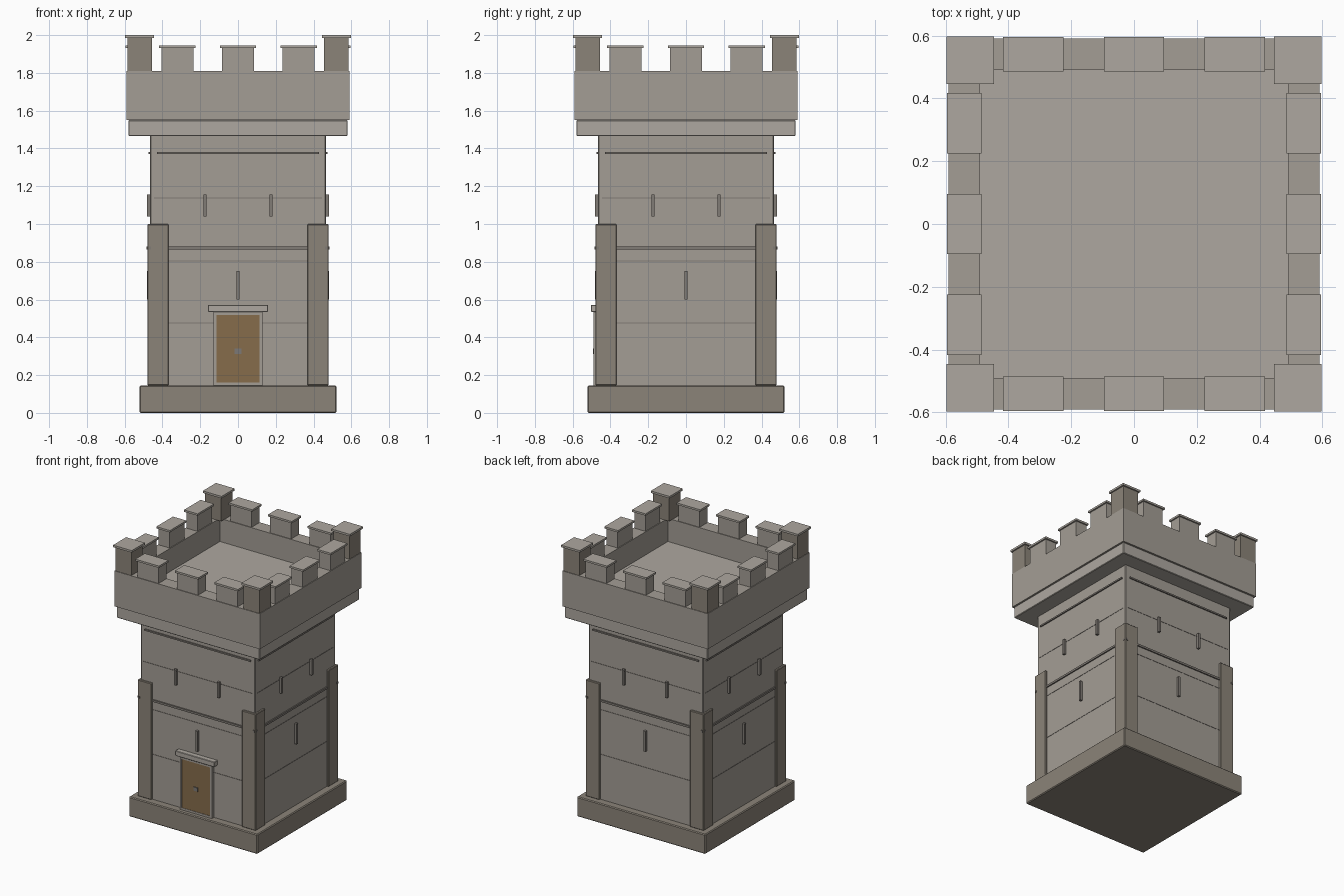
import bpy, bmesh
from math import pi
from mathutils import Matrix

if "Cube" in bpy.data.objects:
    bpy.data.objects.remove(bpy.data.objects["Cube"])


def mat(name, r, g, b):
    m = bpy.data.materials.new(name)
    m.diffuse_color = (r, g, b, 1)
    m.use_nodes = True
    m.node_tree.nodes["Principled BSDF"].inputs["Base Color"].default_value = m.diffuse_color
    return m


STONE = mat("stone", 0.37, 0.34, 0.30)
LIGHT = mat("light_stone", 0.42, 0.39, 0.35)
DARK = mat("dark_stone", 0.26, 0.23, 0.19)
SLIT = mat("slit_stone", 0.22, 0.20, 0.18)
WOOD = mat("wood", 0.24, 0.15, 0.07)
IRON = mat("iron", 0.20, 0.19, 0.18)


def box(name, x, y, z, material, bevel=0, turn=0):
    """Box from (min, max) ranges, turned by quarter turns about the tower axis."""
    bm = bmesh.new()
    bmesh.ops.create_cube(bm, size=1)
    for v in bm.verts:
        for i, (lo, hi) in enumerate((x, y, z)):
            v.co[i] = lo if v.co[i] < 0 else hi
    if bevel:
        bmesh.ops.bevel(bm, geom=bm.edges[:], offset=bevel, segments=1, affect='EDGES')
    bm.transform(Matrix.Rotation(turn * pi / 2, 4, 'Z'))
    me = bpy.data.meshes.new(name)
    bm.to_mesh(me)
    bm.free()
    me.materials.append(material)
    ob = bpy.data.objects.new(name, me)
    bpy.context.collection.objects.link(ob)
    return ob


def sq(h):
    return (-h, h)


def around(c, w):
    return (c - w / 2, c + w / 2)


# Main stacked masses
box("plinth", sq(0.522), sq(0.522), (0, 0.145), DARK, 0.006)
box("tower_body", sq(0.465), sq(0.465), (0.14, 1.47), STONE, 0.005)
box("corbel", sq(0.58), sq(0.58), (1.465, 1.55), LIGHT, 0.004)
box("roof_floor", sq(0.5), sq(0.5), (1.54, 1.64), LIGHT)

# Everything that repeats on each of the four sides
for t in range(4):
    # Corner buttress, parapet wall
    box("buttress", (0.367, 0.48), (-0.48, -0.367), (0.145, 1.0), DARK, 0.004, t)
    box("parapet_wall", (-0.59, 0.49), (-0.59, -0.49), (1.55, 1.81), STONE, 0, t)

    # Corner merlon with cap
    c = 0.521
    box("corner_merlon", around(c, 0.13), around(-c, 0.13), (1.81, 1.986), DARK, 0, t)
    box("corner_cap", around(c, 0.152), around(-c, 0.152), (1.985, 2.0), LIGHT, 0, t)

    # Middle merlons with caps
    for cx in (-0.321, 0, 0.321):
        box("merlon", around(cx, 0.17), around(-0.54, 0.09), (1.81, 1.932), STONE, 0, t)
        box("merlon_cap", around(cx, 0.192), around(-0.541, 0.11), (1.931, 1.945), LIGHT, 0, t)

    # Raised string courses and fine stone joints
    box("lower_string_course", sq(0.484), (-0.474, -0.46), (0.865, 0.88), SLIT, 0, t)
    box("upper_string_course", sq(0.43), (-0.474, -0.46), (1.37, 1.381), SLIT, 0, t)
    for z in (0.475, 0.803, 1.137):
        box("stone_joint", sq(0.445), (-0.467, -0.46), around(z, 0.005), SLIT, 0, t)

    # Arrow slits
    for cx, z in ((-0.175, (1.04, 1.155)), (0.175, (1.04, 1.155)), (0, (0.6, 0.75))):
        box("arrow_slit", around(cx, 0.017), (-0.483, -0.46), z, SLIT, 0, t)

# Doorway on the front
for s in (-1, 1):
    box("door_jamb", sorted((s * 0.115, s * 0.13)), (-0.49, -0.46), (0.145, 0.535), STONE)
box("door_head", sq(0.115), (-0.49, -0.46), (0.517, 0.535), STONE)
box("door_sill", sq(0.115), (-0.49, -0.46), (0.145, 0.16), STONE)
box("door", sq(0.116), (-0.487, -0.46), (0.155, 0.52), WOOD)
box("door_handle", sq(0.018), (-0.493, -0.48), (0.313, 0.34), IRON)
box("lintel", sq(0.16), (-0.503, -0.46), (0.535, 0.572), LIGHT, 0.003)
